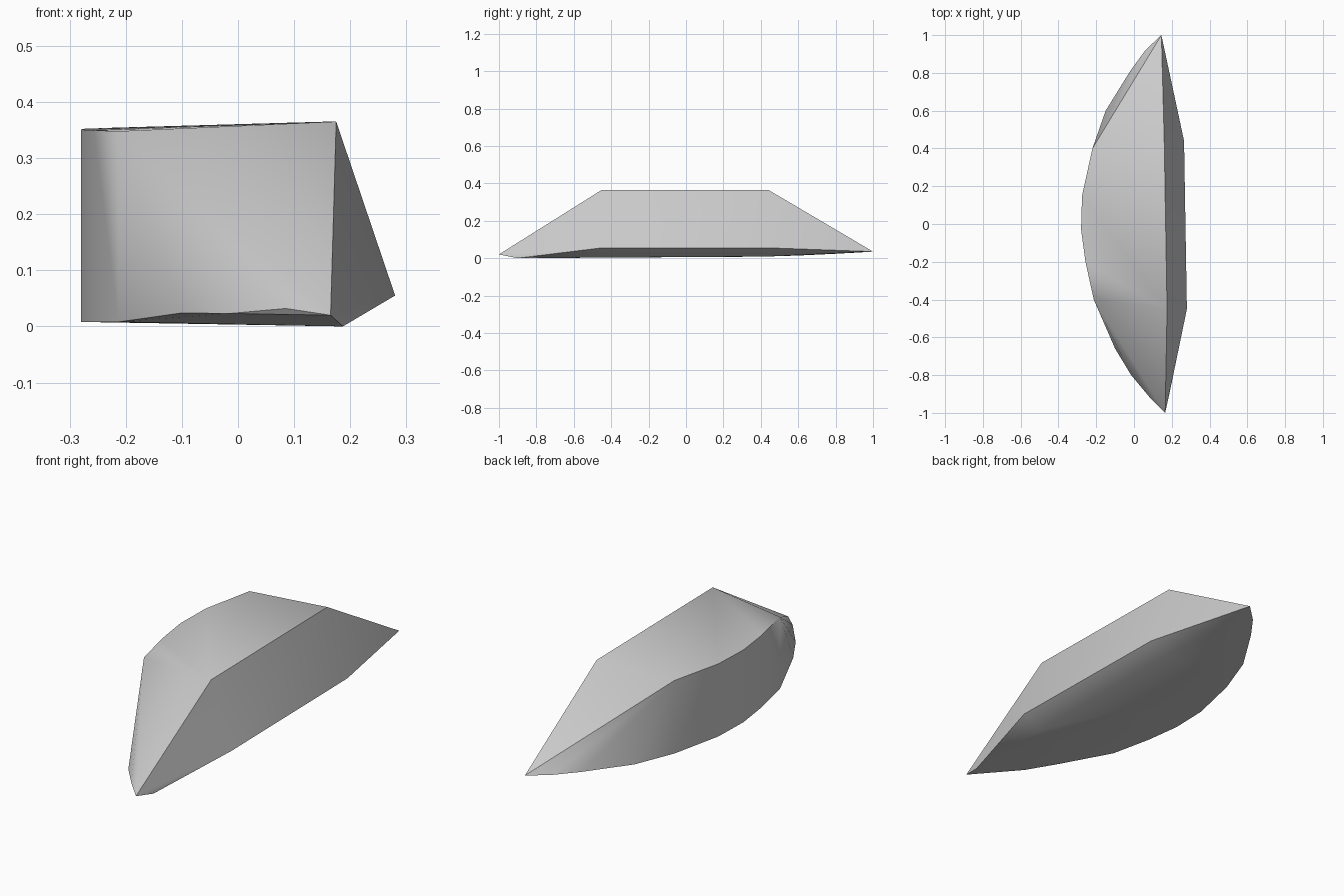
import bpy
import bmesh
import math

cube = bpy.data.objects.get("Cube")
if cube:
    bpy.data.objects.remove(cube)

# Single grey stone material
GREY = (0.6, 0.6, 0.6, 1)
mat = bpy.data.materials.new("stone grey")
mat.use_nodes = True
mat.diffuse_color = GREY
mat.node_tree.nodes["Principled BSDF"].inputs["Base Color"].default_value = GREY

# Pointed ends
tips = [(0.165, -1, 0.02), (0.145, 1, 0.035)]
# Straight side: top ridge, outer edge and underside edge
ridge = [(0.175, -0.45, 0.365), (0.16, 0.44, 0.365)]
outer_edge = [(0.28, -0.45, 0.055), (0.265, 0.44, 0.055)]
under_edge = [(0.187, -0.9, 0), (0.19, -0.45, 0.003), (0.18, 0.44, 0.009)]
# Curved wall: plan points shared by its top and bottom rims
arc = [(-0.213, -0.4), (-0.257, -0.2), (-0.28, -0.03), (-0.275, 0.15), (-0.22, 0.4)]
upper_rim = [(x, y, 0.351 + 0.008 * y) for x, y in arc]
lower_rim = [(x, y, 0.008) for x, y in arc]
# Lower rim sweeping out to the tips
front_sweep = [(0.085, -0.92, 0.032), (-0.015, -0.8, 0.023), (-0.1, -0.66, 0.024)]
back_sweep = [(-0.15, 0.6, 0.014), (-0.02, 0.81, 0.024), (0.06, 0.92, 0.03)]

# Skin the outline points into one faceted solid
bm = bmesh.new()
for group in (tips, ridge, outer_edge, under_edge, upper_rim, lower_rim,
              front_sweep, back_sweep):
    for point in group:
        bm.verts.new(point)
bmesh.ops.convex_hull(bm, input=bm.verts)
bmesh.ops.recalc_face_normals(bm, faces=bm.faces)

mesh = bpy.data.meshes.new("crescent_block")
bm.to_mesh(mesh)
bm.free()
mesh.materials.append(mat)
block = bpy.data.objects.new("crescent_block", mesh)
bpy.context.collection.objects.link(block)

# Soft curved wall, crisp main edges
bpy.ops.object.select_all(action="DESELECT")
block.select_set(True)
bpy.context.view_layer.objects.active = block
bpy.ops.object.shade_smooth_by_angle(angle=math.radians(35))
